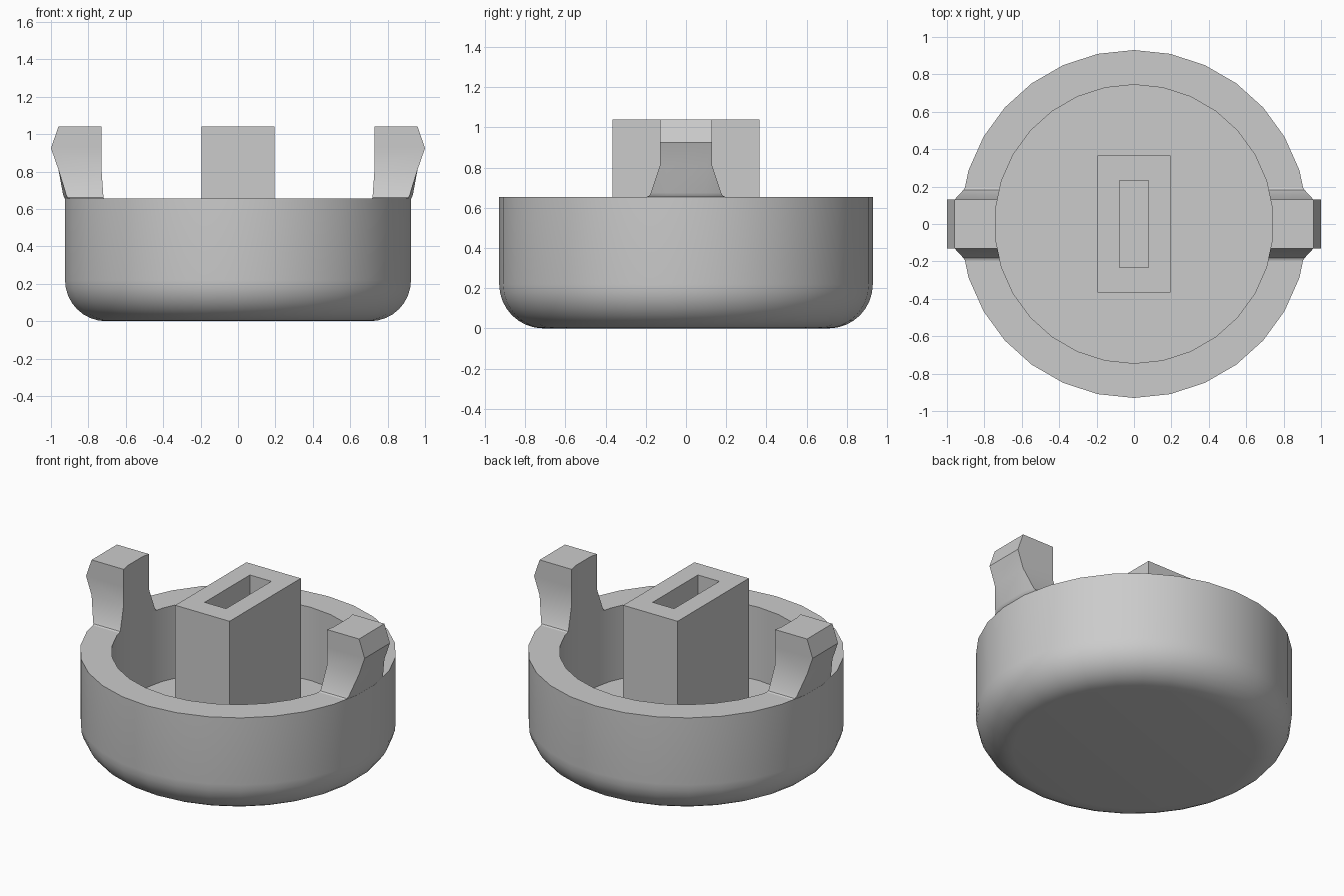
import bpy, bmesh
from math import sin, cos, pi, radians, sqrt

cube = bpy.data.objects.get("Cube")
if cube:
    bpy.data.objects.remove(cube, do_unlink=True)

SIDES = 30
R_OUT, R_IN, RIM, FLOOR, FILLET, TOP = 0.93, 0.745, 0.655, 0.18, 0.22, 1.04

grey = bpy.data.materials.new("plain grey")
grey.use_nodes = True
COLOUR = (0.6, 0.6, 0.6, 1)
grey.diffuse_color = COLOUR
grey.node_tree.nodes["Principled BSDF"].inputs["Base Color"].default_value = COLOUR


def finish(name, bm):
    """Turn a bmesh into a smooth shaded object with sharp corners."""
    bmesh.ops.recalc_face_normals(bm, faces=bm.faces)
    mesh = bpy.data.meshes.new(name)
    bm.to_mesh(mesh)
    bm.free()
    mesh.materials.append(grey)
    obj = bpy.data.objects.new(name, mesh)
    bpy.context.collection.objects.link(obj)
    bpy.ops.object.select_all(action='DESELECT')
    obj.select_set(True)
    bpy.context.view_layer.objects.active = obj
    bpy.ops.object.shade_smooth_by_angle(angle=radians(30))
    return obj


def loft(bm, rings, cap_start=True, cap_end=True):
    """Skin a list of closed point rings."""
    rows = [[bm.verts.new(p) for p in ring] for ring in rings]
    n = len(rows[0])
    for a, b in zip(rows, rows[1:]):
        for i in range(n):
            j = (i + 1) % n
            bm.faces.new((a[i], a[j], b[j], b[i]))
    if cap_start:
        bm.faces.new(rows[0])
    if cap_end:
        bm.faces.new(rows[-1])


def circle(r, z):
    steps = [pi / 2 + 2 * pi * i / SIDES for i in range(SIDES)]
    return [(r * cos(a), r * sin(a), z) for a in steps]


def rectangle(x, y, z):
    return [(-x, -y, z), (x, -y, z), (x, y, z), (-x, y, z)]


def facet_x(r, y):
    """x of the many-sided wall of radius r at a given y near the x axis."""
    a, b = pi / SIDES, 3 * pi / SIDES
    y0, y1 = r * sin(a), r * sin(b)
    t = max(0, (abs(y) - y0) / (y1 - y0))
    return r * (cos(a) + t * (cos(b) - cos(a)))


# Round cup: rounded bottom, straight wall, flat rim, inner wall and floor
bm = bmesh.new()
rings = []
for i in range(9):
    a = pi / 2 * i / 8
    rings.append(circle(R_OUT - FILLET * (1 - sin(a)), FILLET * (1 - cos(a))))
rings += [circle(R_OUT, RIM), circle(R_IN, RIM), circle(R_IN, FLOOR)]
loft(bm, rings)
finish("cup", bm)

# Central post with a rectangular slot
bm = bmesh.new()
loft(bm, [rectangle(0.195, 0.365, FLOOR), rectangle(0.195, 0.365, TOP),
          rectangle(0.077, 0.232, TOP), rectangle(0.077, 0.232, FLOOR + 0.01)],
     cap_start=False)
finish("slotted_post", bm)

# Snap clips: height, half width, outer reach (0 follows the cup wall)
sections = [(RIM, 0.195, 0), (0.66, 0.183, 0.004), (0.675, 0.175, 0.01),
            (0.81, 0.13, 0.96), (0.925, 0.13, 1.0), (TOP, 0.13, 0.96)]


def clip_ring(side, z, w, reach):
    inner_y, outer_y = R_IN * sin(pi / SIDES), R_OUT * sin(pi / SIDES)
    ring = [(facet_x(R_IN, y), y) for y in (w, inner_y, -inner_y, -w)]
    for y in (-w, -outer_y, outer_y, w):
        x = reach if reach > 0.5 else facet_x(R_OUT, y) + reach
        ring.append((x, y))
    return [(side * x, y, z) for x, y in ring]


for name, side in (("left_clip", 1), ("right_clip", -1)):
    bm = bmesh.new()
    loft(bm, [clip_ring(side, *s) for s in sections], cap_start=False)
    finish(name, bm)
